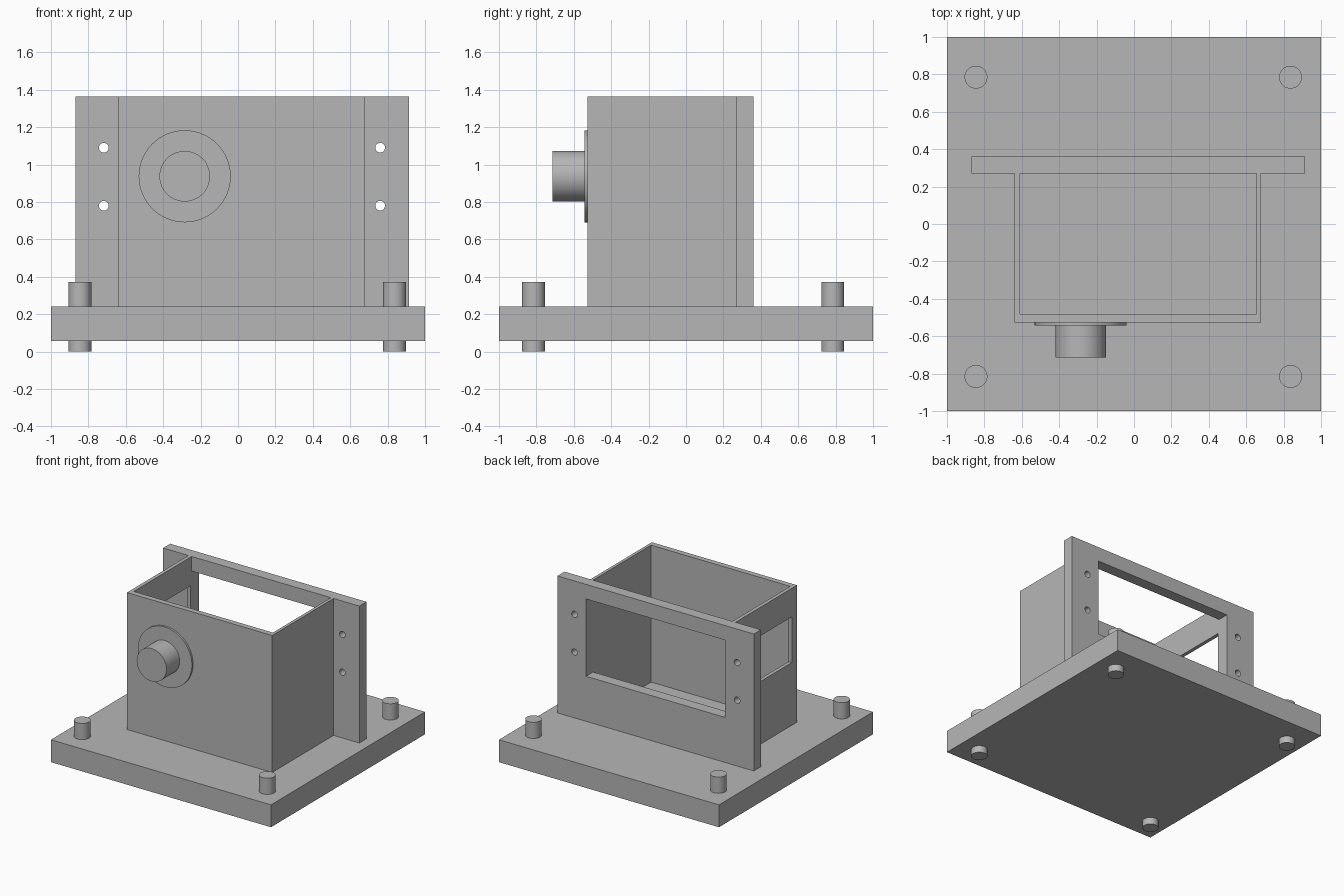
import bpy
import bmesh
import math
from mathutils import Matrix, Vector

if "Cube" in bpy.data.objects:
    bpy.data.objects.remove(bpy.data.objects["Cube"], do_unlink=True)

GREY = (0.47, 0.47, 0.47, 1.0)
grey = bpy.data.materials.new("plain_grey")
grey.use_nodes = True
grey.diffuse_color = GREY
grey.node_tree.nodes["Principled BSDF"].inputs["Base Color"].default_value = GREY


def finish(name, bm):
    bmesh.ops.recalc_face_normals(bm, faces=bm.faces)
    mesh = bpy.data.meshes.new(name)
    bm.to_mesh(mesh)
    bm.free()
    mesh.materials.append(grey)
    obj = bpy.data.objects.new(name, mesh)
    bpy.context.collection.objects.link(obj)
    return obj


def block(name, low, high):
    """Box between two opposite corners."""
    low, high = Vector(low), Vector(high)
    bm = bmesh.new()
    size = Matrix.Diagonal((*(high - low), 1))
    bmesh.ops.create_cube(bm, size=1, matrix=Matrix.Translation((low + high) / 2) @ size)
    return finish(name, bm)


def cylinder(name, start, end, radius, segments=48):
    """Solid round bar from one point to another."""
    start, end = Vector(start), Vector(end)
    axis = end - start
    turn = axis.to_track_quat("Z", "Y").to_matrix().to_4x4()
    bm = bmesh.new()
    bmesh.ops.create_cone(bm, cap_ends=True, segments=segments, radius1=radius,
                          radius2=radius, depth=axis.length,
                          matrix=Matrix.Translation((start + end) / 2) @ turn)
    return finish(name, bm)


def cut(obj, cutters):
    """Subtract the cutters for good and remove them."""
    for cutter in cutters:
        cutter.hide_render = True
        mod = obj.modifiers.new("cut", "BOOLEAN")
        mod.operation = "DIFFERENCE"
        mod.solver = "EXACT"
        mod.object = cutter
    graph = bpy.context.evaluated_depsgraph_get()
    result = bpy.data.meshes.new_from_object(obj.evaluated_get(graph))
    obj.modifiers.clear()
    obj.data = result
    for cutter in cutters:
        bpy.data.objects.remove(cutter, do_unlink=True)


def smooth(obj):
    bpy.ops.object.select_all(action="DESELECT")
    obj.select_set(True)
    bpy.context.view_layer.objects.active = obj
    bpy.ops.object.shade_smooth_by_angle(angle=math.radians(30))


# Levels and housing outline
FLOOR, TOP = 0.24, 1.365
LEFT, RIGHT, FRONT, BACK = -0.64, 0.68, -0.527, 0.27
IN_LEFT, IN_RIGHT, IN_FRONT = -0.61, 0.655, -0.482
PLATE_BACK = 0.362

# Base slab with four round feet passing through it
block("base_plate", (-1, -1, 0.056), (1, 1, FLOOR))
for side, x in (("right", -0.845), ("left", 0.837)):
    for end, y in (("front", -0.815), ("back", 0.785)):
        smooth(cylinder(f"{end}_{side}_bolt", (x, y, 0), (x, y, 0.373), 0.061))

# U-shaped housing, open at the top and back
outline = [(LEFT, BACK), (LEFT, FRONT), (RIGHT, FRONT), (RIGHT, BACK),
           (IN_RIGHT, BACK), (IN_RIGHT, IN_FRONT), (IN_LEFT, IN_FRONT), (IN_LEFT, BACK)]
bm = bmesh.new()
face = bm.faces.new([bm.verts.new((x, y, FLOOR)) for x, y in outline])
wall = bmesh.ops.extrude_face_region(bm, geom=[face])
bmesh.ops.translate(bm, vec=(0, 0, TOP - FLOOR),
                    verts=[v for v in wall["geom"] if isinstance(v, bmesh.types.BMVert)])
housing = finish("housing_walls", bm)
cut(housing, [block("side_window_cutter", (LEFT - 0.1, -0.46, 0.755),
                    (IN_LEFT + 0.1, 0.255, 1.13))])

# Rear mounting plate with a large window and four screw holes
plate = block("mounting_plate", (-0.87, BACK, FLOOR), (0.915, PLATE_BACK, TOP))
cutters = [block("window_cutter", (IN_LEFT, BACK - 0.1, 0.61),
                 (IN_RIGHT, PLATE_BACK + 0.1, 1.245))]
for x in (-0.718, 0.76):
    for z in (0.78, 1.09):
        cutters.append(cylinder("hole_cutter", (x, BACK - 0.1, z),
                                (x, PLATE_BACK + 0.1, z), 0.026, 24))
cut(plate, cutters)
smooth(plate)

# Round knob on a thin disc at the front
KNOB_X, KNOB_Z, DISC_FRONT = -0.285, 0.937, -0.543
smooth(cylinder("knob_disc", (KNOB_X, FRONT, KNOB_Z), (KNOB_X, DISC_FRONT, KNOB_Z), 0.246, 64))
smooth(cylinder("knob", (KNOB_X, DISC_FRONT, KNOB_Z), (KNOB_X, -0.715, KNOB_Z), 0.135, 64))
